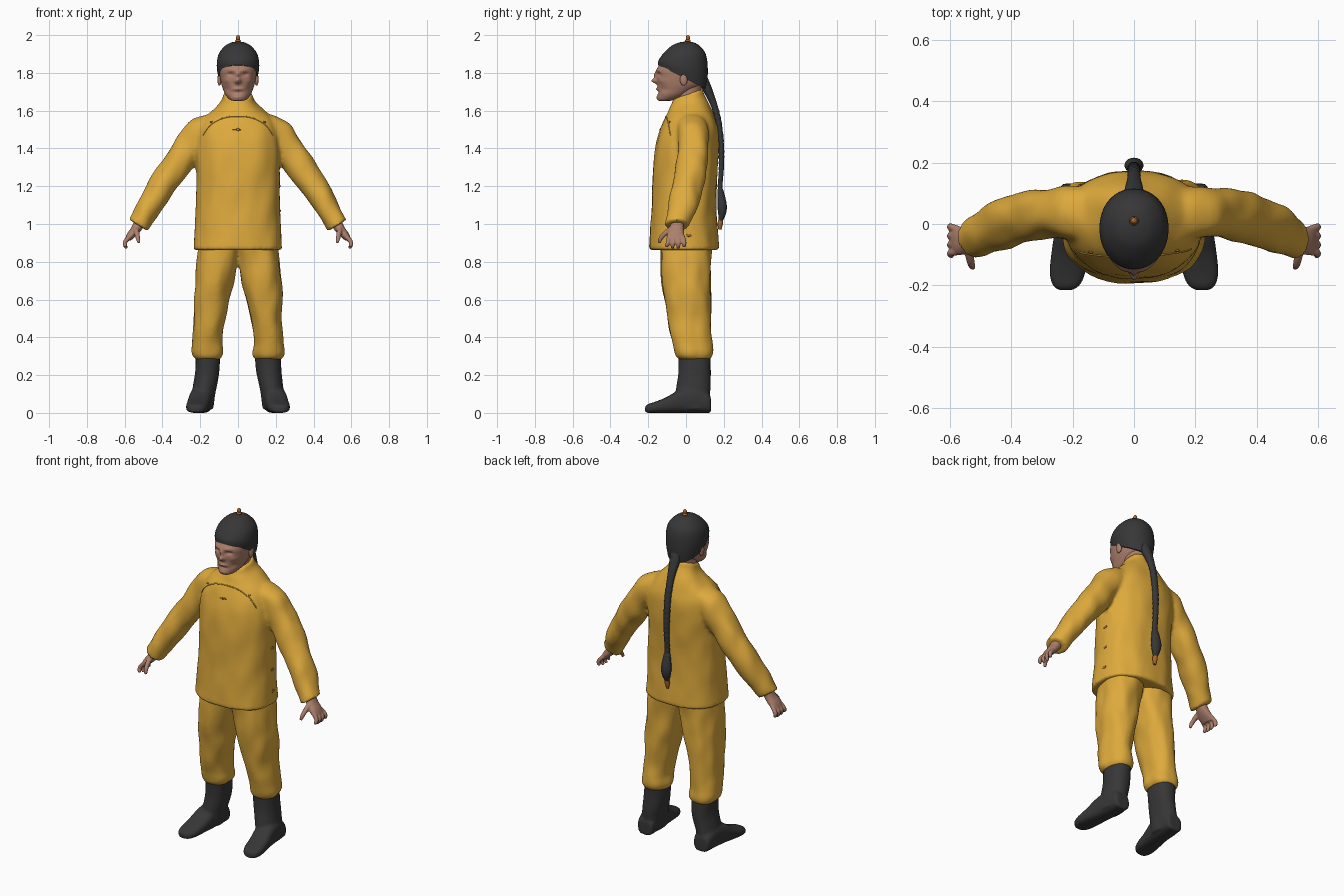
import bpy, bmesh, math
from mathutils import Vector, noise
from mathutils.bvhtree import BVHTree

if "Cube" in bpy.data.objects:
    bpy.data.objects.remove(bpy.data.objects["Cube"])


def material(name, rgb):
    m = bpy.data.materials.new(name)
    m.diffuse_color = (*rgb, 1)
    m.use_nodes = True
    m.node_tree.nodes["Principled BSDF"].inputs["Base Color"].default_value = m.diffuse_color
    return m


YELLOW = material("yellow cloth", (0.73, 0.40, 0.045))
DARK = material("dark felt", (0.038, 0.038, 0.038))
SKIN = material("skin", (0.42, 0.215, 0.15))
BROWN = material("brown trim", (0.40, 0.13, 0.025))


def spline(rows, k):
    """Catmull-Rom interpolation of parameter rows."""
    out = []
    for i in range(len(rows) - 1):
        a, b, c, d = rows[max(i - 1, 0)], rows[i], rows[i + 1], rows[min(i + 2, len(rows) - 1)]
        for j in range(k):
            t = j / k
            out.append([0.5 * (2 * q + (r - p) * t + (2 * p - 5 * q + 4 * r - s) * t * t
                               + (3 * q - p - 3 * r + s) * t ** 3) for p, q, r, s in zip(a, b, c, d)])
    return out + [list(rows[-1])]


def loft(bm, sections, n=48, p=2.0, wrinkle=0.0):
    """Skin superellipse rings given as (centre, u axis, v axis)."""
    rings = []
    for c, u, v in sections:
        ring = []
        for i in range(n):
            a = 2 * math.pi * i / n
            ca, sa = math.cos(a), math.sin(a)
            d = (u * math.copysign(abs(ca) ** (2 / p), ca) + v * math.copysign(abs(sa) ** (2 / p), sa))
            q = c + d
            if wrinkle:
                q = q + d.normalized() * wrinkle * noise.noise(Vector((q.x * 14, q.y * 14, q.z * 7)))
            ring.append(bm.verts.new(q))
        rings.append(ring)
    for r0, r1 in zip(rings, rings[1:]):
        for i in range(n):
            j = (i + 1) % n
            bm.faces.new((r0[i], r0[j], r1[j], r1[i]))
    bm.faces.new(rings[0])
    bm.faces.new(rings[-1])


def stack(rows, k=5):
    """Rows (z, x0, x1, y0, y1, tilt) to horizontal sections; tilt is dz/dy."""
    out = []
    for z, x0, x1, y0, y1, t in spline(rows, k):
        yc, hy = (y0 + y1) / 2, (y1 - y0) / 2
        out.append((Vector(((x0 + x1) / 2, yc, z + t * yc)), Vector(((x1 - x0) / 2, 0, 0)), Vector((0, hy, t * hy))))
    return out


def tube(bm, rows, k=5, n=16, flat=1.0):
    """Round tube through rows (x, y, z, radius)."""
    pts = spline(rows, k) if k > 1 else rows
    secs = []
    for i, q in enumerate(pts):
        t = Vector(pts[min(i + 1, len(pts) - 1)][:3]) - Vector(pts[max(i - 1, 0)][:3])
        u = t.cross(Vector((0, 1, 0.01))).normalized()
        v = t.cross(u).normalized()
        secs.append((Vector(q[:3]), u * q[3], v * q[3] * flat))
    loft(bm, secs, n)


def ball(bm, c, r):
    g = bmesh.ops.create_uvsphere(bm, u_segments=20, v_segments=12, radius=1)
    for v in g["verts"]:
        v.co = Vector(c) + Vector(a * b for a, b in zip(v.co, r))


def finish(name, bm, mat, voxel=0, smooth=0):
    """Make the object; voxel fuses overlapping pieces into one skin."""
    bmesh.ops.recalc_face_normals(bm, faces=bm.faces)
    me = bpy.data.meshes.new(name)
    bm.to_mesh(me)
    bm.free()
    ob = bpy.data.objects.new(name, me)
    bpy.context.collection.objects.link(ob)
    me.materials.append(mat)
    bpy.ops.object.select_all(action='DESELECT')
    bpy.context.view_layer.objects.active = ob
    ob.select_set(True)
    bpy.ops.object.shade_smooth_by_angle(angle=math.radians(50))
    if voxel:
        m = ob.modifiers.new("fuse", 'REMESH')
        m.mode, m.voxel_size, m.use_smooth_shade = 'VOXEL', voxel, True
        s = ob.modifiers.new("soften", 'SMOOTH')
        s.factor, s.iterations = 0.5, smooth
    return ob


SIDES = (1, -1)

# jacket: torso with standing collar, plus both sleeves
bm = bmesh.new()
torso = [(.862, .237, -.197, .174, 0), (.95, .231, -.191, .168, 0), (1.1, .222, -.181, .162, 0),
         (1.3, .22, -.173, .168, 0), (1.42, .222, -.16, .174, 0), (1.5, .212, -.138, .17, 0),
         (1.56, .18, -.113, .152, 0), (1.6, .138, -.096, .132, .1), (1.635, .098, -.084, .112, .2),
         (1.66, .082, -.073, .097, .3), (1.685, .076, -.068, .092, .35)]
loft(bm, stack([(z, -x, x, a, b, t) for z, x, a, b, t in torso]), 64, 2.3, .007)
sleeve = [(.10, .03, 1.55, .06, .075), (.185, .035, 1.50, .085, .085), (.25, .037, 1.42, .08, .082),
          (.32, .03, 1.32, .079, .083), (.392, .012, 1.217, .071, .084), (.46, -.012, 1.105, .066, .08),
          (.50, -.032, 1.04, .058, .07), (.526, -.047, .992, .058, .064)]
for s in SIDES:
    loft(bm, [(Vector((s * x, y, z)), Vector((s * .85 * a, 0, .53 * a)), Vector((0, b, 0)))
              for x, y, z, a, b in spline(sleeve, 5)], 40, 2.1, .01)
jacket = finish("jacket", bm, YELLOW, .011, 4)

# trousers: two baggy legs gathered above the boots
bm = bmesh.new()
leg = [(.92, -.02, .20, -.14, .14, 0), (.82, -.005, .218, -.132, .132, 0), (.70, .02, .228, -.125, .13, 0),
       (.60, .044, .234, -.115, .132, 0), (.45, .075, .236, -.09, .13, 0), (.37, .085, .238, -.07, .135, 0),
       (.325, .078, .246, -.06, .14, 0), (.298, .083, .24, -.053, .136, 0), (.28, .1, .22, -.035, .122, 0)]
for s in SIDES:
    loft(bm, stack([(z, s * a, s * b, c, d, t) for z, a, b, c, d, t in leg]), 48, 2.3, .012)
finish("trousers", bm, YELLOW, .01, 4)

# boots: shaft and foot, toes turned slightly out
foot = [(.132, .19, .03, .06), (.122, .19, .05, .1), (.05, .193, .058, .14), (-.03, .2, .06, .125),
        (-.1, .21, .06, .085), (-.16, .217, .058, .06), (-.2, .221, .044, .047), (-.216, .223, .02, .034)]
shaft = [(.31, .092, .226, -.042, .13, 0), (.2, .1, .23, -.042, .13, 0),
         (.1, .122, .243, -.055, .128, 0), (.02, .132, .252, -.06, .13, 0)]
for s, side in zip(SIDES, ("left", "right")):
    bm = bmesh.new()
    loft(bm, stack([(z, s * a, s * b, c, d, t) for z, a, b, c, d, t in shaft]), 40, 2.2, .006)
    loft(bm, [(Vector((s * x, y, h / 2)), Vector((w, 0, 0)), Vector((0, 0, h / 2)))
              for y, x, w, h in spline(foot, 5)], 40, 2.8)
    finish(side + "_boot", bm, DARK, .008, 3)

# hands: palm, four fingers, thumb
for s, side in zip(SIDES, ("left", "right")):
    bm = bmesh.new()
    palm = [(.52, -.045, 1.01, .028, .034), (.538, -.05, .975, .025, .038),
            (.562, -.055, .945, .022, .046), (.583, -.055, .918, .015, .042)]
    loft(bm, [(Vector((s * x, y, z)), Vector((s * a, 0, a * .4)), Vector((0, b, 0)))
              for x, y, z, a, b in spline(palm, 4)], 24, 2.3)
    for i in range(4):
        y = -.09 + .024 * i
        tip = .872 + (.012 if i in (0, 3) else 0)
        tube(bm, [(s * .572, y, .935, .012), (s * .596, y - .004 + .004 * i, .908, .012),
                  (s * .598, y - .01 + .006 * i, .888, .011), (s * .588, y - .014 + .007 * i, tip, .008)], 4, 12)
    tube(bm, [(s * .54, -.075, .975, .016), (s * .535, -.11, .95, .014),
              (s * .53, -.133, .925, .012), (s * .525, -.143, .9, .008)], 4, 12)
    finish(side + "_hand", bm, SKIN, .005, 2)

# head: lofted skull with pressed-in sockets and raised nose, lips, chin
bm = bmesh.new()
skull = [(1.652, .02, -.14, -.09), (1.657, .042, -.149, -.05), (1.68, .064, -.149, .0), (1.71, .078, -.15, .05),
         (1.74, .088, -.152, .085), (1.78, .096, -.156, .1), (1.81, .099, -.158, .104),
         (1.85, .099, -.138, .105), (1.9, .088, -.115, .095), (1.94, .055, -.07, .055), (1.95, .02, -.02, .02)]
loft(bm, stack([(z, -x, x, a, b, 0) for z, x, a, b in skull], 8), 128, 2.15)
features = [(.038, 1.793, .019, .011, .013), (.035, 1.817, .025, .008, -.004), (0, 1.785, .011, .02, -.012),
            (0, 1.757, .015, .013, -.029), (0, 1.715, .026, .007, -.008), (0, 1.697, .03, .006, .005),
            (0, 1.671, .028, .011, -.007), (.062, 1.757, .018, .014, -.006), (.06, 1.713, .02, .016, .007)]
for v in bm.verts:
    if v.co.y < -.05:
        v.co.y += sum(d * math.exp(-((abs(v.co.x) - x) / sx) ** 2 - ((v.co.z - z) / sz) ** 2)
                      for x, z, sx, sz, d in features)
for s in SIDES:
    ball(bm, (s * .098, -.012, 1.765), (.011, .02, .033))
loft(bm, stack([(1.6, -.064, .064, -.05, .08, 0), (1.67, -.064, .064, -.058, .08, 0),
                (1.75, -.066, .066, -.06, .085, 0)]), 32)
finish("head", bm, SKIN)

# skullcap with hair at the nape, rim sloping down to the back
bm = bmesh.new()
cap = [(1.768, .103, -.148, .108, -.5), (1.82, .112, -.146, .115, -.3), (1.87, .110, -.135, .113, -.1),
       (1.91, .097, -.114, .1, 0), (1.945, .066, -.074, .07, 0), (1.961, .035, -.036, .042, 0),
       (1.966, .008, -.004, .016, 0)]
loft(bm, stack([(z, -x, x, a, b, t) for z, x, a, b, t in cap], 6), 64, 2.1)
finish("cap", bm, DARK)

# knob on the cap
bm = bmesh.new()
ball(bm, (0, .01, 1.97), (.015, .015, .009))
ball(bm, (0, .01, 1.985), (.011, .011, .015))
finish("cap_knob", bm, BROWN)

# braid hanging down the back, ribbed, with a full end
bm = bmesh.new()
braid = [(0, .085, 1.77, .036), (0, .115, 1.71, .03), (0, .148, 1.63, .022), (0, .172, 1.54, .02),
         (0, .186, 1.42, .019), (0, .187, 1.3, .017), (0, .181, 1.2, .016), (0, .185, 1.155, .024),
         (0, .191, 1.1, .031), (0, .191, 1.06, .027), (0, .184, 1.02, .014), (0, .18, 1.0, .008)]
rows = [(x, y, z, r * (1 + .07 * math.sin(z * 210) * (1.16 < z < 1.6))) for x, y, z, r in spline(braid, 12)]
tube(bm, rows, 1, 20, .8)
finish("braid", bm, DARK)
bm = bmesh.new()
tube(bm, [(0, .183, 1.02, .013), (0, .181, 1.0, .014), (0, .179, .97, .008)], 4, 12)
finish("braid_tie", bm, BROWN)

# flap seams and frog fasteners laid onto the jacket surface
tree = BVHTree.FromObject(jacket, bpy.context.evaluated_depsgraph_get())


def on_front(x, z, r):
    hit = tree.ray_cast(Vector((x, -1, z)), Vector((0, 1, 0)))[0]
    return (x, hit.y, z, r)


bm = bmesh.new()
for s in SIDES:
    tube(bm, [on_front(s * x, z, .003) for x, z in
              spline([(0, 1.57), (.05, 1.567), (.1, 1.552), (.15, 1.52), (.185, 1.47)], 5)], 1, 8)
finish("flap_seam", bm, YELLOW)

bm = bmesh.new()
for dz in (-.005, .005):
    tube(bm, [on_front(x, 1.5 + dz * (abs(x) < .015), .0025) for x in (-.03, -.015, 0, .015)], 3, 8)
for s in SIDES:
    ball(bm, on_front(s * .14, 1.54, 0)[:3], (.009, .004, .005))
for z in (.94, 1.07, 1.2):
    p = tree.ray_cast(Vector((.29, .015, z)), Vector((-1, 0, 0)))[0]
    if p:
        ball(bm, p, (.004, .014, .008))
finish("fasteners", bm, BROWN)
